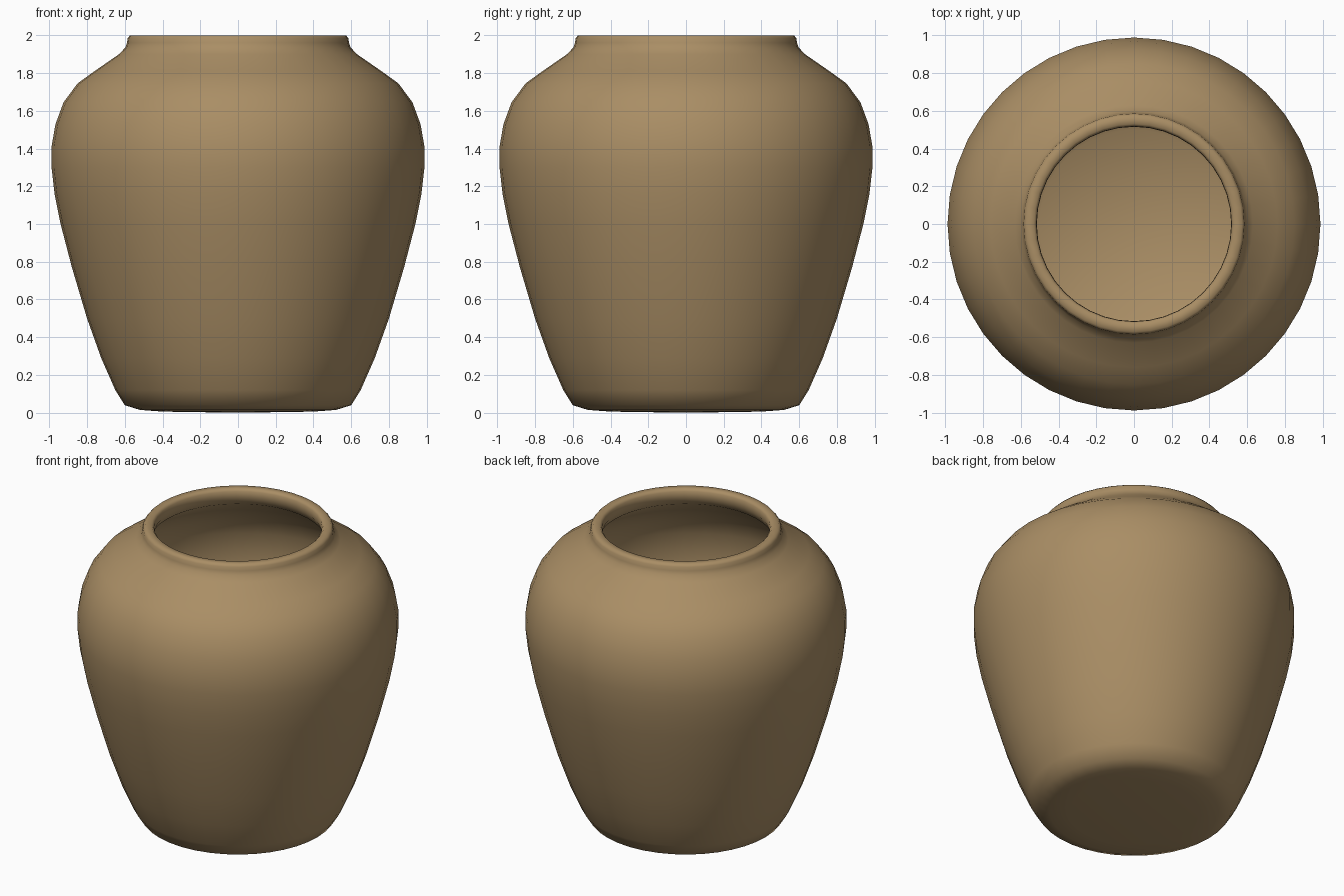
import bpy, bmesh
from math import tau

SIDES = 40

# Outer wall, from the base centre up to the lip (radius, height)
outer = [(0, 0), (0.40, 0.006), (0.52, 0.015), (0.60, 0.04), (0.65, 0.12),
         (0.725, 0.29), (0.80, 0.50), (0.88, 0.77), (0.94, 1.00), (0.972, 1.16),
         (0.988, 1.30), (0.988, 1.41), (0.967, 1.53), (0.924, 1.645),
         (0.85, 1.745), (0.76, 1.81), (0.63, 1.90), (0.597, 1.935),
         (0.588, 1.96), (0.585, 1.985), (0.572, 2.0)]

# Inner wall, from the lip down to the floor centre
inner = [(0.53, 2.0), (0.517, 1.985), (0.515, 1.94), (0.54, 1.89),
         (0.72, 1.765), (0.80, 1.705), (0.868, 1.62), (0.91, 1.52),
         (0.928, 1.40), (0.928, 1.30), (0.88, 1.01), (0.82, 0.78),
         (0.74, 0.51), (0.665, 0.31), (0.59, 0.14), (0.50, 0.08), (0, 0.06)]

# Jar: the closed profile spun around the z axis
bm = bmesh.new()
verts = [bm.verts.new((r, 0, z)) for r, z in outer + inner]
edges = [bm.edges.new(pair) for pair in zip(verts, verts[1:])]
bmesh.ops.spin(bm, geom=verts + edges, cent=(0, 0, 0), axis=(0, 0, 1),
               angle=tau, steps=SIDES, use_duplicate=False)
bmesh.ops.remove_doubles(bm, verts=bm.verts, dist=0.0005)
bmesh.ops.recalc_face_normals(bm, faces=bm.faces)
for face in bm.faces:
    face.smooth = True
mesh = bpy.data.meshes.new("clay_jar")
bm.to_mesh(mesh)
bm.free()

jar = bpy.data.objects.new("clay_jar", mesh)
bpy.context.collection.objects.link(jar)

# Clay colour
clay = bpy.data.materials.new("clay")
clay.diffuse_color = (0.40, 0.27, 0.13, 1)
mesh.materials.append(clay)
